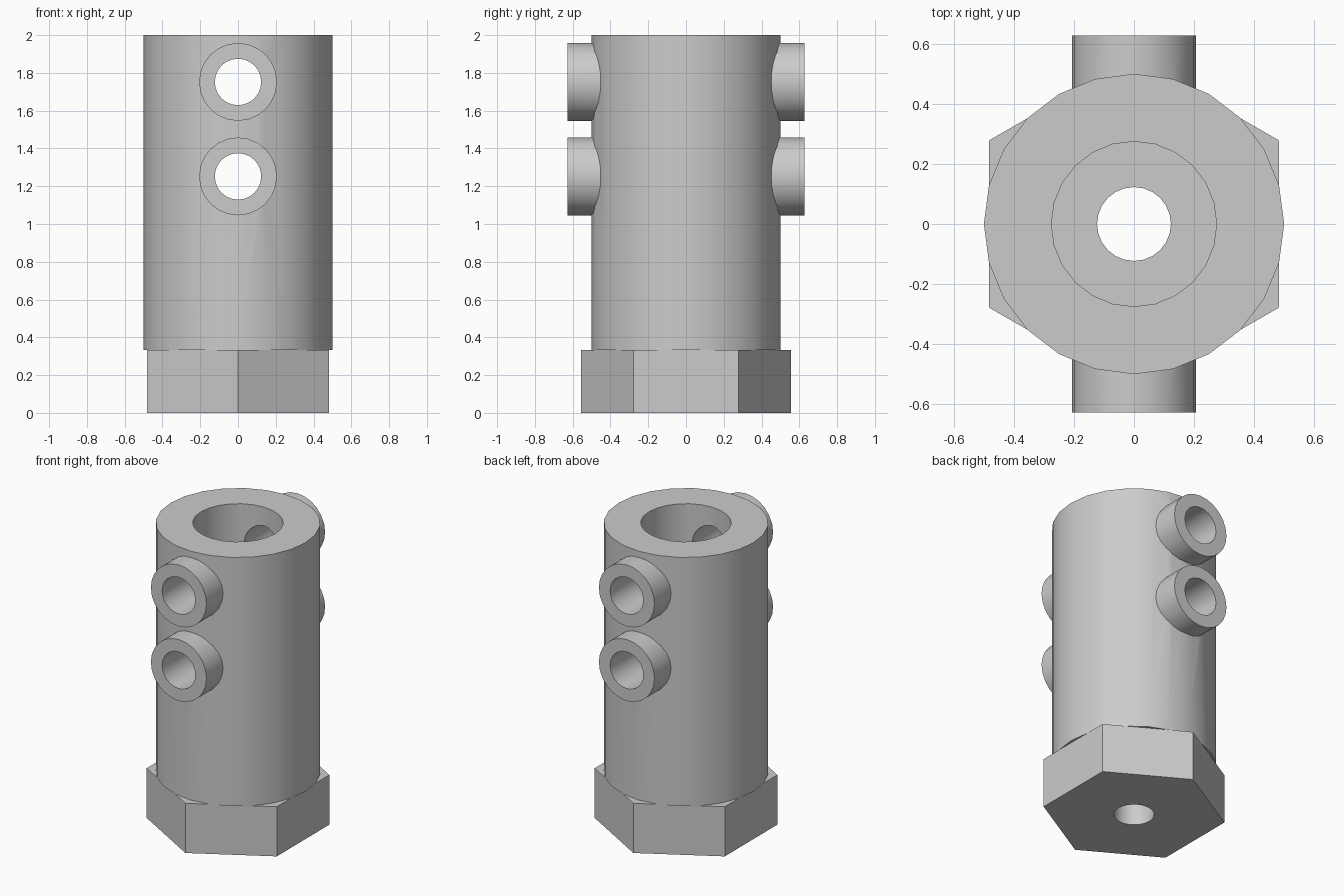
import bpy
import math

cube = bpy.data.objects.get("Cube")
if cube:
    bpy.data.objects.remove(cube, do_unlink=True)

# Single plain grey material
grey = bpy.data.materials.new("plain grey")
grey.use_nodes = True
colour = (0.6, 0.6, 0.6, 1)
grey.diffuse_color = colour
grey.node_tree.nodes["Principled BSDF"].inputs["Base Color"].default_value = colour

BASE_TOP = 0.333
HEIGHT = 2.0
SCREW_HEIGHTS = (1.252, 1.752)
SIDES = 24


def cylinder(name, radius, start, end, axis="Z", z=0, sides=SIDES, turn=0):
    """Cylinder from start to end along Z, or along Y at height z."""
    middle = (start + end) / 2
    upright = axis == "Z"
    bpy.ops.mesh.primitive_cylinder_add(
        vertices=sides, radius=radius, depth=end - start,
        location=(0, 0, middle) if upright else (0, middle, z),
        rotation=(0, 0, turn) if upright else (math.pi / 2, 0, 0))
    obj = bpy.context.object
    obj.name = name
    bpy.ops.object.transform_apply(location=True, rotation=True, scale=True)
    obj.data.materials.append(grey)
    return obj


def combine(target, tool, operation):
    """Apply a boolean and remove the tool object."""
    tool.hide_render = True
    mod = target.modifiers.new(operation.lower(), "BOOLEAN")
    mod.object = tool
    mod.operation = operation
    mod.solver = "EXACT"
    bpy.ops.object.select_all(action="DESELECT")
    target.select_set(True)
    bpy.context.view_layer.objects.active = target
    bpy.ops.object.modifier_apply(modifier=mod.name)
    bpy.data.objects.remove(tool, do_unlink=True)


def finish(obj):
    bpy.ops.object.select_all(action="DESELECT")
    obj.select_set(True)
    bpy.context.view_layer.objects.active = obj
    bpy.ops.object.shade_smooth_by_angle(angle=math.radians(30))


# Hexagonal base with a narrow shaft hole; corners point front and back
base = cylinder("hex_base", 0.557, 0, BASE_TOP, sides=6)
corner = max(base.data.vertices, key=lambda v: v.co.y).co
if abs(corner.x) > 0.01:
    base.rotation_euler.z = math.pi / 6
    bpy.ops.object.transform_apply(location=False, rotation=True, scale=False)
combine(base, cylinder("shaft_hole_cutter", 0.123, -0.1, BASE_TOP + 0.1), "DIFFERENCE")
finish(base)

# Barrel with two screw bosses on the front and two on the back
barrel = cylinder("barrel", 0.5, BASE_TOP, HEIGHT)
for z in SCREW_HEIGHTS:
    combine(barrel, cylinder("screw_boss", 0.206, -0.628, 0.628, "Y", z), "UNION")

# Wide bore down to the base, and screw holes straight through
combine(barrel, cylinder("bore_cutter", 0.275, BASE_TOP - 0.1, HEIGHT + 0.1), "DIFFERENCE")
for z in SCREW_HEIGHTS:
    combine(barrel, cylinder("screw_hole_cutter", 0.123, -1, 1, "Y", z), "DIFFERENCE")
finish(barrel)
